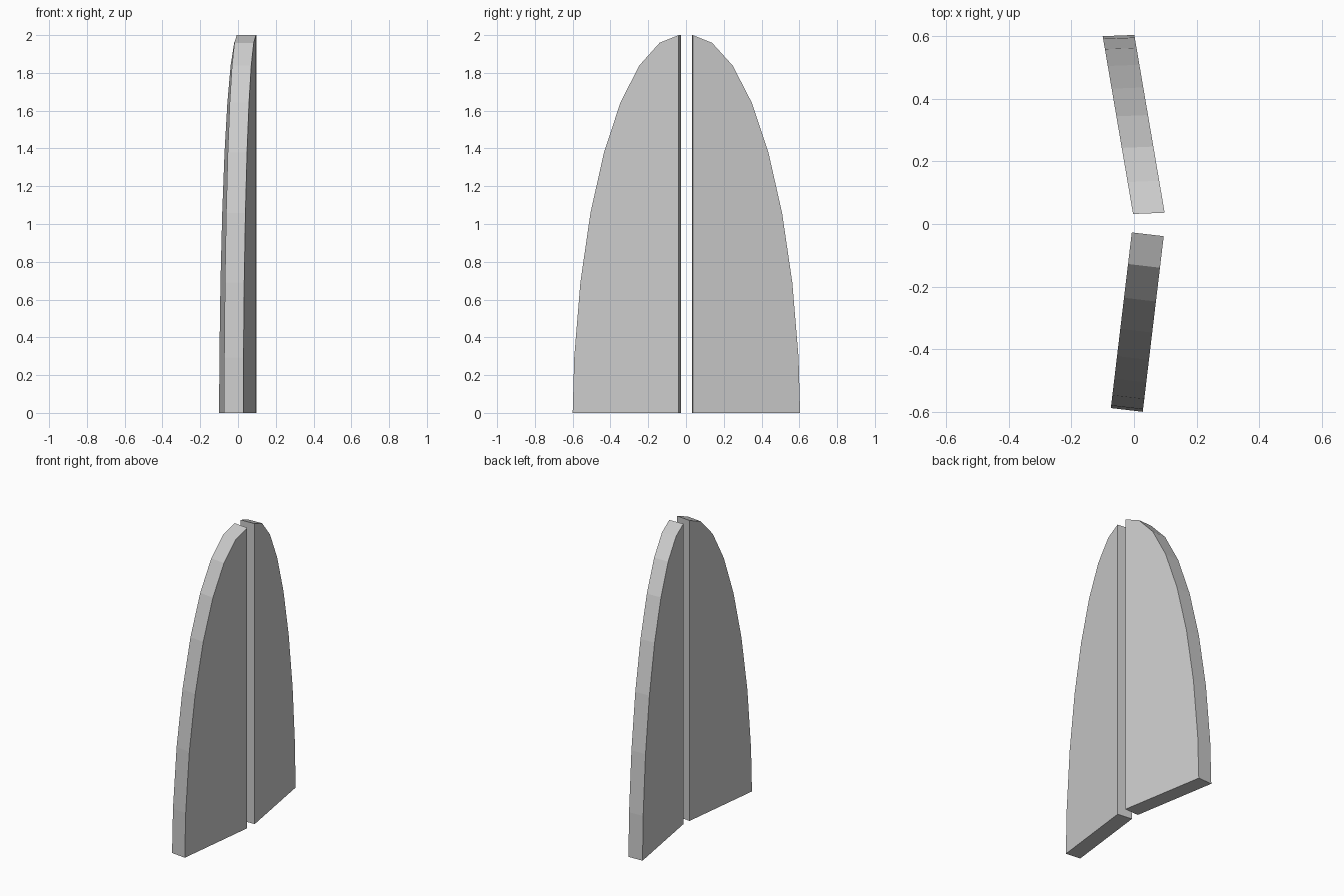
import bpy, bmesh, math
from mathutils import Vector

if "Cube" in bpy.data.objects:
    bpy.data.objects.remove(bpy.data.objects["Cube"])

# Quarter-ellipse outline: (fraction across from the straight edge, height)
R = 2.12
outline = [(0.0, 0.0), (0.0, 2.0)]
for i in range(1, 8):
    a = math.radians(11.25 * i)
    outline.append(((math.sin(a) - 0.02) / 0.975, 2 - R * (1 - math.cos(a))))
outline.append((1.0, 0.0))


def panel(name, inner, across, thick):
    """Flat upright panel: outline laid along 'across', extruded by 'thick'."""
    bm = bmesh.new()
    verts = [bm.verts.new(Vector((*inner, 0)) + Vector((*across, 0)) * u + Vector((0, 0, z)))
             for u, z in outline]
    face = bm.faces.new(verts)
    ext = bmesh.ops.extrude_face_region(bm, geom=[face], use_keep_orig=True)
    moved = [g for g in ext["geom"] if isinstance(g, bmesh.types.BMVert)]
    bmesh.ops.translate(bm, verts=moved, vec=Vector((*thick, 0)))
    bmesh.ops.recalc_face_normals(bm, faces=bm.faces)
    mesh = bpy.data.meshes.new(name)
    bm.to_mesh(mesh)
    bm.free()
    bpy.context.collection.objects.link(bpy.data.objects.new(name, mesh))


# Two door-like halves, each turned slightly about the vertical
panel("back_half_panel", (-0.003, 0.032), (-0.097, 0.568), (0.101, 0.004))
panel("front_half_panel", (-0.007, -0.027), (-0.067, -0.561), (0.102, -0.012))
